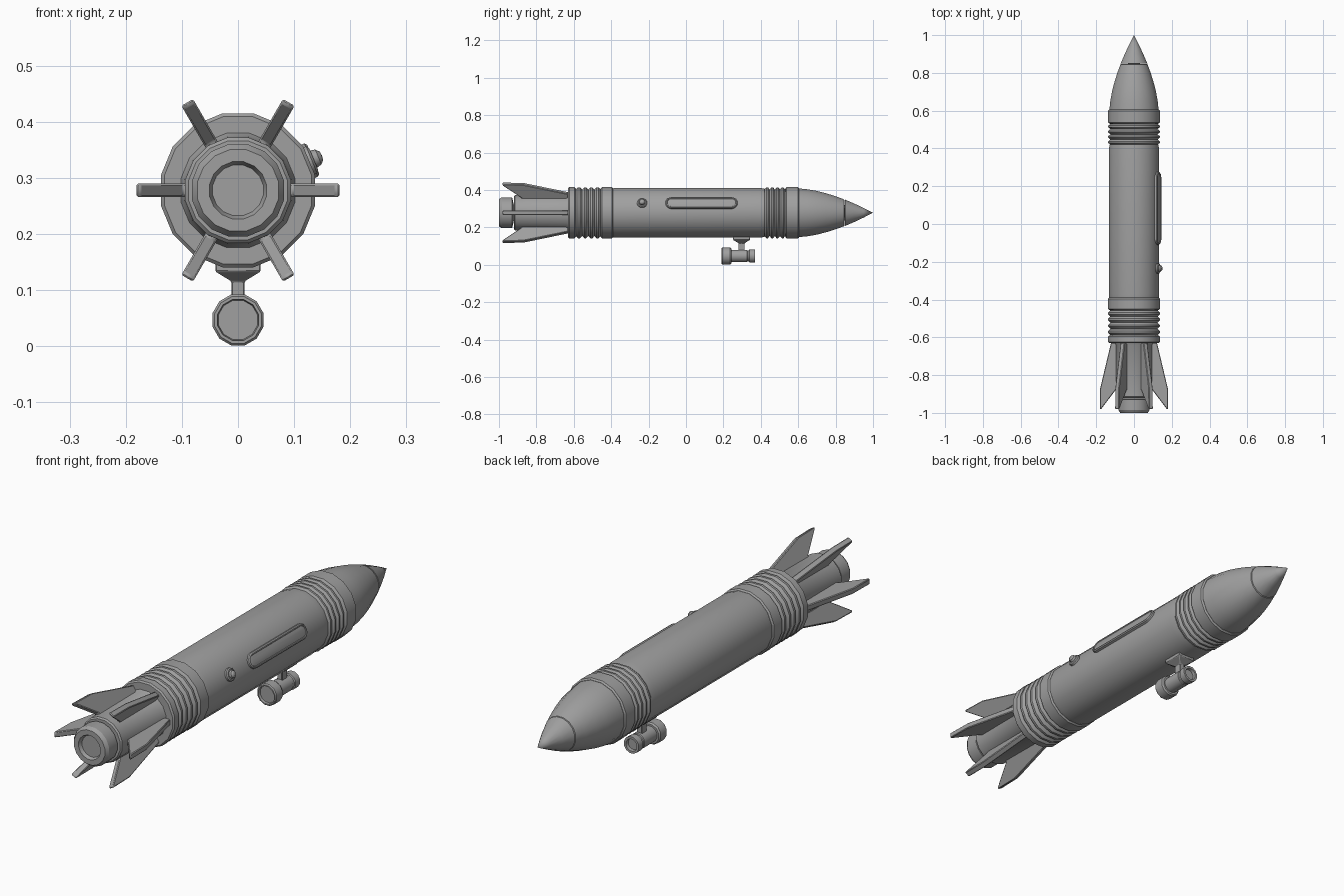
import bpy, bmesh, math
from mathutils import Matrix, Vector

if "Cube" in bpy.data.objects:
    bpy.data.objects.remove(bpy.data.objects["Cube"])

AXIS_Z = 0.278
grey = bpy.data.materials.new("plain_grey")
grey.use_nodes = True
grey.diffuse_color = (0.35, 0.35, 0.35, 1)
grey.node_tree.nodes["Principled BSDF"].inputs["Base Color"].default_value = (0.35, 0.35, 0.35, 1)


def finish(name, bm, bevel=0.0):
    bmesh.ops.remove_doubles(bm, verts=bm.verts, dist=1e-5)
    bmesh.ops.recalc_face_normals(bm, faces=bm.faces)
    mesh = bpy.data.meshes.new(name)
    bm.to_mesh(mesh)
    bm.free()
    mesh.materials.append(grey)
    obj = bpy.data.objects.new(name, mesh)
    bpy.context.collection.objects.link(obj)
    if bevel:
        mod = obj.modifiers.new("soft_edges", "BEVEL")
        mod.width = bevel
        mod.segments = 1
    bpy.ops.object.select_all(action="DESELECT")
    obj.select_set(True)
    bpy.context.view_layer.objects.active = obj
    bpy.ops.object.shade_smooth_by_angle(angle=math.radians(33))
    return obj


def lathe(name, profile, sides=16, z=AXIS_Z, matrix=None):
    """Spin (y, radius) points about the y axis; radius 0 closes the end."""
    bm = bmesh.new()
    rings = []
    for y, r in profile:
        angles = [2 * math.pi * (i + 0.5) / sides for i in range(sides)]
        rings.append([bm.verts.new((r * math.cos(a), y, r * math.sin(a))) for a in angles])
    for a, b in zip(rings, rings[1:]):
        for i in range(sides):
            j = (i + 1) % sides
            bm.faces.new((a[i], a[j], b[j], b[i]))
    bmesh.ops.dissolve_degenerate(bm, dist=1e-6, edges=bm.edges)
    bm.transform(matrix or Matrix.Translation((0, 0, z)))
    return finish(name, bm)


def prism(name, outline, thickness, matrix, bevel):
    """Extrude a flat xy outline symmetrically in z."""
    bm = bmesh.new()
    face = bm.faces.new([bm.verts.new((x, y, -thickness / 2)) for x, y in outline])
    new = bmesh.ops.extrude_face_region(bm, geom=[face])["geom"]
    bmesh.ops.translate(bm, vec=(0, 0, thickness),
                        verts=[v for v in new if isinstance(v, bmesh.types.BMVert)])
    bm.transform(matrix)
    return finish(name, bm, bevel)


def band(y0, y1, r=0.14, c=0.006):
    return [(y0, r - c), (y0 + c, r), (y1 - c, r), (y1, r - c)]


def ribs(y0, y1, count):
    """Rounded ridges with grooves between them."""
    step = (y1 - y0) / count
    points = [(y0, 0.127)]
    for i in range(count):
        y = y0 + i * step
        points += [(y + step * 0.35, 0.139), (y + step * 0.65, 0.139), (y + step, 0.127)]
    return points


# Hull with ribbed collars
lathe("main_hull", [(-0.4, 0), (-0.4, 0.132), (-0.37, 0.136), (0.39, 0.136),
                    (0.42, 0.132), (0.42, 0)])
lathe("rear_collar", [(-0.63, 0), (-0.63, 0.11)] + band(-0.63, -0.59)
      + ribs(-0.588, -0.457, 4) + band(-0.455, -0.39) + [(-0.39, 0)])
lathe("front_collar", [(0.42, 0)] + ribs(0.42, 0.53, 4)
      + band(0.532, 0.605) + [(0.605, 0)])

# Nose and pointed tip
lathe("nose", [(0.6, 0), (0.6, 0.133), (0.65, 0.128), (0.7, 0.119), (0.75, 0.106),
               (0.8, 0.09), (0.845, 0.073), (0.847, 0.069), (0.847, 0)])
lathe("nose_tip", [(0.847, 0), (0.85, 0.072), (0.9, 0.05), (0.95, 0.026), (1.0, 0)])

# Tail and recessed nozzle
lathe("tail_tube", [(-0.92, 0), (-0.92, 0.09), (-0.914, 0.096), (-0.64, 0.098),
                    (-0.62, 0.11), (-0.62, 0)])
lathe("nozzle", [(-0.91, 0), (-0.93, 0.084), (-0.985, 0.084), (-1.0, 0.074), (-1.0, 0.052),
                 (-0.985, 0.046), (-0.985, 0)])

# Six radial fins
fin = [(0.08, -0.63), (0.122, -0.63), (0.179, -0.87), (0.181, -0.98), (0.174, -0.98),
       (0.098, -0.88), (0.08, -0.88)]
for i in range(6):
    turn = Matrix.Translation((0, 0, AXIS_Z)) @ Matrix.Rotation(-i * math.pi / 3, 4, "Y")
    prism("fin_%d" % (i + 1), fin, 0.024, turn, 0.003)

# Side window and button, on the flat turned up from the left side
tilt = Matrix.Translation((0, 0, AXIS_Z)) @ Matrix.Rotation(-math.pi / 8, 4, "Y")


def capsule(half_length, radius, steps=8):
    return [(radius * math.cos(a), s * (half_length - radius) + radius * math.sin(a))
            for s, start in ((1, 0), (-1, math.pi))
            for a in (start + math.pi * k / steps for k in range(steps + 1))]


bm = bmesh.new()
levels = [(0.125, 0), (0.141, 0), (0.145, 0.004), (0.145, 0.008), (0.142, 0.01), (0.144, 0.02)]
loops = [[bm.verts.new(tilt @ Vector((h, y + 0.083, x))) for x, y in capsule(0.193 - c, 0.032 - c)]
         for h, c in levels]
for a, b in zip(loops, loops[1:]):
    for i in range(len(a)):
        j = (i + 1) % len(a)
        bm.faces.new((a[i], a[j], b[j], b[i]))
bm.faces.new(loops[0])
bm.faces.new(loops[-1])
finish("side_window", bm)

outward = tilt @ Matrix.Translation((0, -0.235, 0)) @ Matrix.Rotation(-math.pi / 2, 4, "Z")
lathe("side_button", [(0.125, 0), (0.125, 0.027), (0.142, 0.027), (0.146, 0.022), (0.146, 0.017),
                      (0.155, 0.015), (0.161, 0.008), (0.162, 0)], 12, matrix=outward)

# Underslung camera: barrel, hood, strut, mount
lathe("camera_barrel", [(0.23, 0), (0.23, 0.034), (0.325, 0.034), (0.328, 0.031), (0.336, 0.031),
                        (0.339, 0.036), (0.368, 0.036), (0.368, 0.026), (0.355, 0.024),
                        (0.355, 0)], 12, 0.047)
lathe("camera_hood", [(0.2, 0), (0.2, 0.036), (0.19, 0.038), (0.19, 0.043), (0.195, 0.047),
                      (0.235, 0.047), (0.242, 0.042), (0.242, 0)], 12, 0.047)
bm = bmesh.new()
sections = [(0.07, 0.012, 0.017), (0.116, 0.012, 0.017), (0.133, 0.04, 0.045), (0.15, 0.04, 0.045)]
loops = [[bm.verts.new((sx * hx, 0.297 + sy * hy, z))
          for sx, sy in ((-1, -1), (1, -1), (1, 1), (-1, 1))] for z, hx, hy in sections]
for a, b in zip(loops, loops[1:]):
    for i in range(4):
        j = (i + 1) % 4
        bm.faces.new((a[i], a[j], b[j], b[i]))
bm.faces.new(loops[0])
bm.faces.new(loops[-1])
finish("camera_mount", bm, 0.002)
